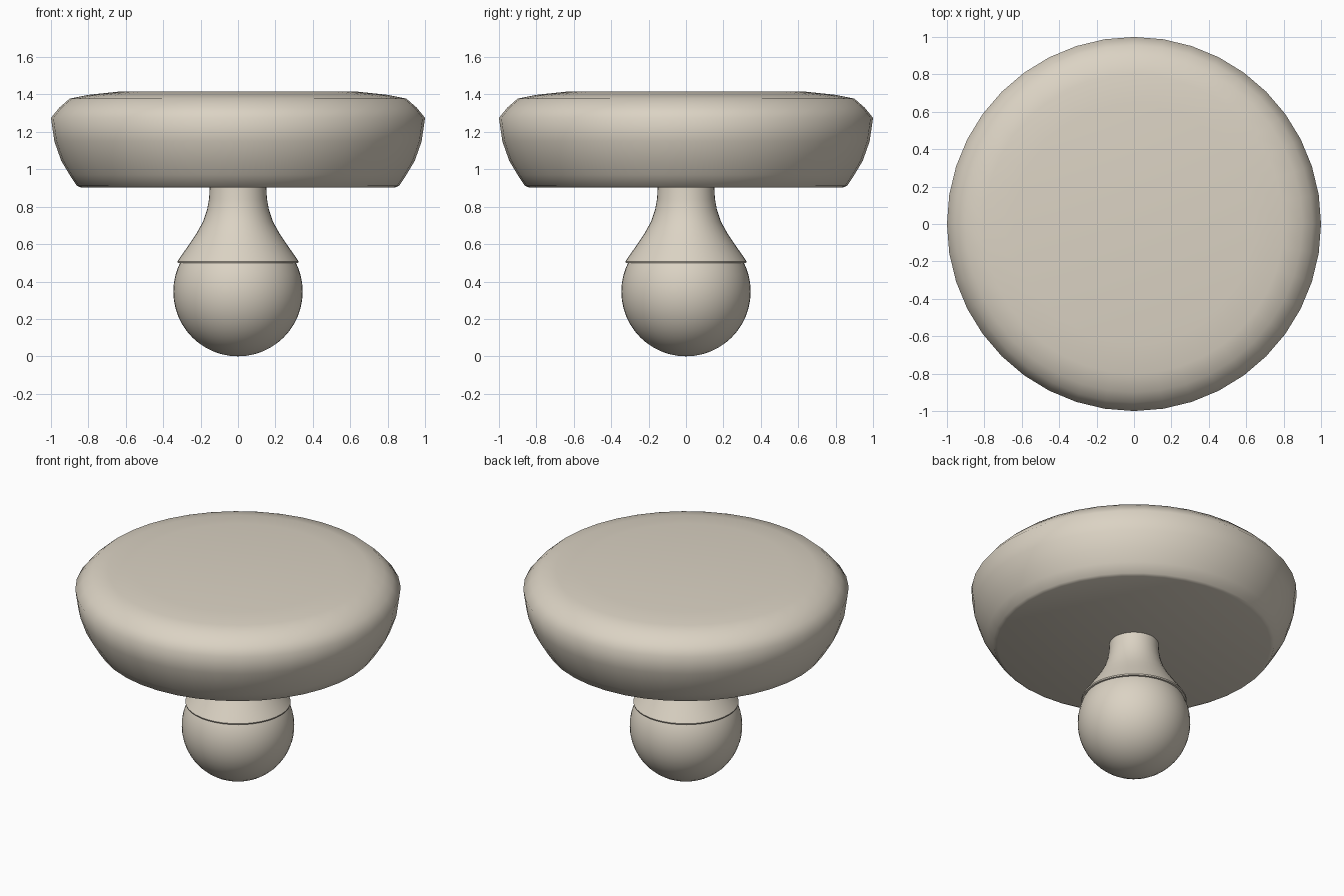
import bpy, bmesh, math

if "Cube" in bpy.data.objects:
    bpy.data.objects.remove(bpy.data.objects["Cube"])

mat = bpy.data.materials.new("warm beige")
mat.diffuse_color = (0.71, 0.65, 0.55, 1)
mat.use_nodes = True
mat.node_tree.nodes["Principled BSDF"].inputs["Base Color"].default_value = mat.diffuse_color


def lathe(name, profile, sides, angle=40):
    """Revolve (radius, z) points, listed bottom to top, around z."""
    bm = bmesh.new()
    rings = []
    for r, z in profile:
        if r == 0:
            rings.append([bm.verts.new((0, 0, z))] * sides)
        else:
            rings.append([bm.verts.new((r * math.cos(2 * math.pi * i / sides),
                                        r * math.sin(2 * math.pi * i / sides), z))
                          for i in range(sides)])
    for a, b in zip(rings, rings[1:]):
        for i in range(sides):
            j = (i + 1) % sides
            bm.faces.new(dict.fromkeys((a[i], a[j], b[j], b[i])))
    bmesh.ops.recalc_face_normals(bm, faces=bm.faces)
    me = bpy.data.meshes.new(name)
    bm.to_mesh(me)
    bm.free()
    me.materials.append(mat)
    ob = bpy.data.objects.new(name, me)
    bpy.context.collection.objects.link(ob)
    bpy.ops.object.select_all(action='DESELECT')
    ob.select_set(True)
    bpy.context.view_layer.objects.active = ob
    bpy.ops.object.shade_smooth_by_angle(angle=math.radians(angle))
    return ob


# Wide rounded cap
lathe("cap", [(0, 0.903), (0.84, 0.903), (0.862, 0.912), (0.90, 0.97),
              (0.945, 1.045), (0.982, 1.15), (1.0, 1.275), (0.955, 1.33),
              (0.90, 1.378), (0.80, 1.398), (0.64, 1.415), (0, 1.415)], 40, 60)

# Flared neck with a thin lip at its base
lathe("neck", [(0.28, 0.50), (0.322, 0.50), (0.324, 0.508), (0.295, 0.55),
               (0.26, 0.60), (0.223, 0.655), (0.187, 0.72), (0.165, 0.785),
               (0.155, 0.84), (0.15, 0.92)], 40)

# Ball at the bottom
R = 0.346
lathe("ball", [(R * math.sin(math.pi * i / 24) if 0 < i < 24 else 0,
                R - R * math.cos(math.pi * i / 24)) for i in range(25)], 48)
